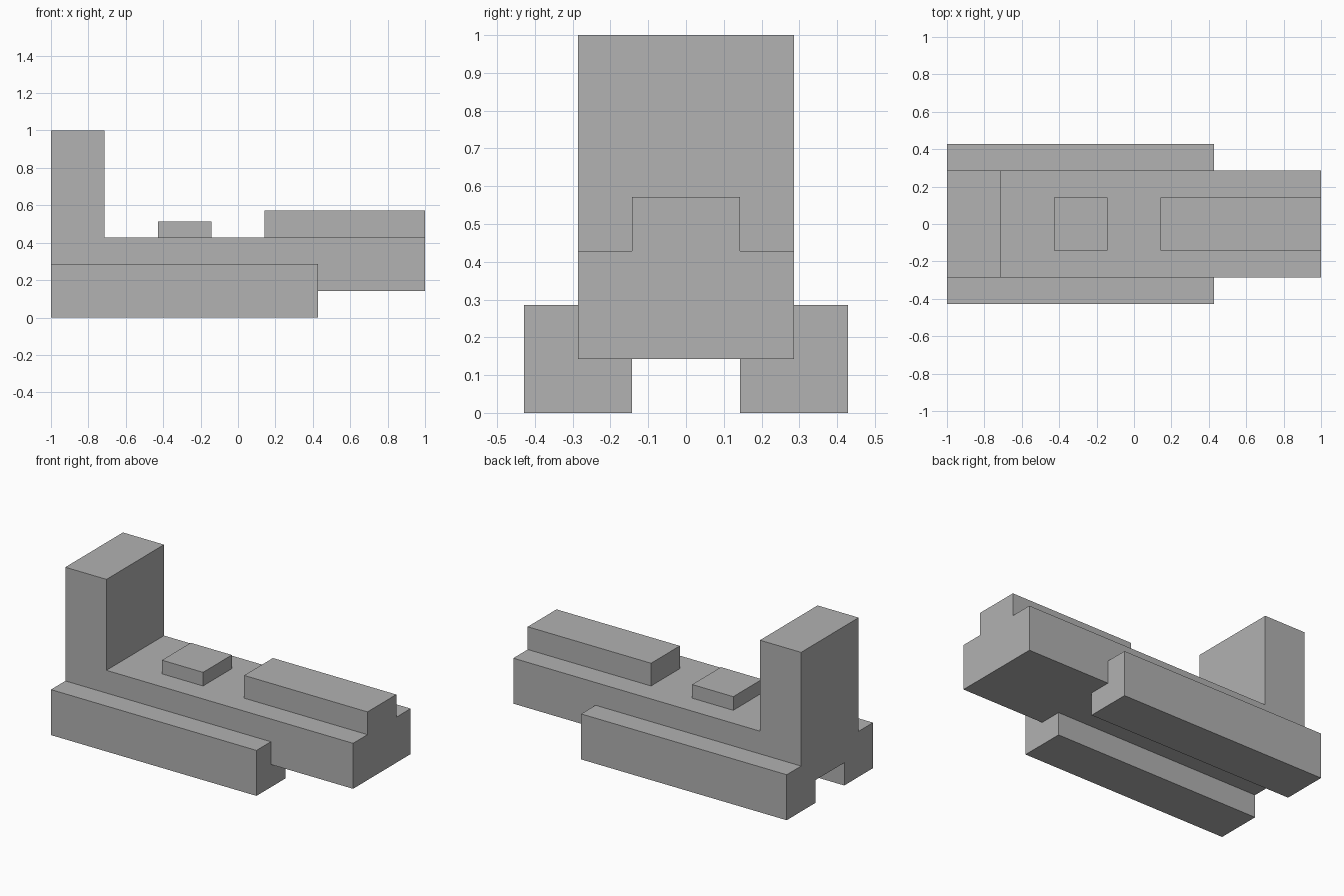
import bpy
import bmesh
from mathutils import Vector

default = bpy.data.objects.get("Cube")
if default:
    bpy.data.objects.remove(default, do_unlink=True)

U = 1 / 7  # module size: the model is 14 modules long

grey = bpy.data.materials.new("plain_grey")
grey.use_nodes = True
colour = (0.445, 0.445, 0.445, 1)
grey.diffuse_color = colour
grey.node_tree.nodes["Principled BSDF"].inputs["Base Color"].default_value = colour


def extrude_profile(name, profile, axis, start, end):
    """Extrude a profile, in modules, along 'x' (y, z points) or 'y' (x, z points)."""
    def place(a, b):
        return Vector((start, a, b) if axis == "x" else (a, start, b)) * U

    bm = bmesh.new()
    face = bm.faces.new([bm.verts.new(place(a, b)) for a, b in profile])
    result = bmesh.ops.extrude_face_region(bm, geom=[face], use_keep_orig=True)
    moved = [v for v in result["geom"] if isinstance(v, bmesh.types.BMVert)]
    length = (end - start) * U
    offset = Vector((length, 0, 0) if axis == "x" else (0, length, 0))
    bmesh.ops.translate(bm, verts=moved, vec=offset)
    bmesh.ops.recalc_face_normals(bm, faces=bm.faces)
    mesh = bpy.data.meshes.new(name)
    bm.to_mesh(mesh)
    bm.free()
    mesh.materials.append(grey)
    obj = bpy.data.objects.new(name, mesh)
    bpy.context.collection.objects.link(obj)
    return obj


def rectangle(a0, a1, b0, b1):
    return [(a0, b0), (a1, b0), (a1, b1), (a0, b1)]


# Main body with the upright at its end, as one L-shaped profile
body = [(-7, 1), (7, 1), (7, 3), (-5, 3), (-5, 7), (-7, 7)]
extrude_profile("body_and_upright", body, "y", -2, 2)

# Side rails, notched around the lower edges of the body
rail = [(1, 0), (3, 0), (3, 2), (2, 2), (2, 1), (1, 1)]
for side, sign in (("back", 1), ("front", -1)):
    extrude_profile(side + "_rail", [(sign * y, z) for y, z in rail], "x", -7, 3)

# Raised blocks on the deck
extrude_profile("long_top_block", rectangle(1, 7, 3, 4), "y", -1, 1)
extrude_profile("small_top_block", rectangle(-3, -1, 3, 3.6), "y", -1, 1)
